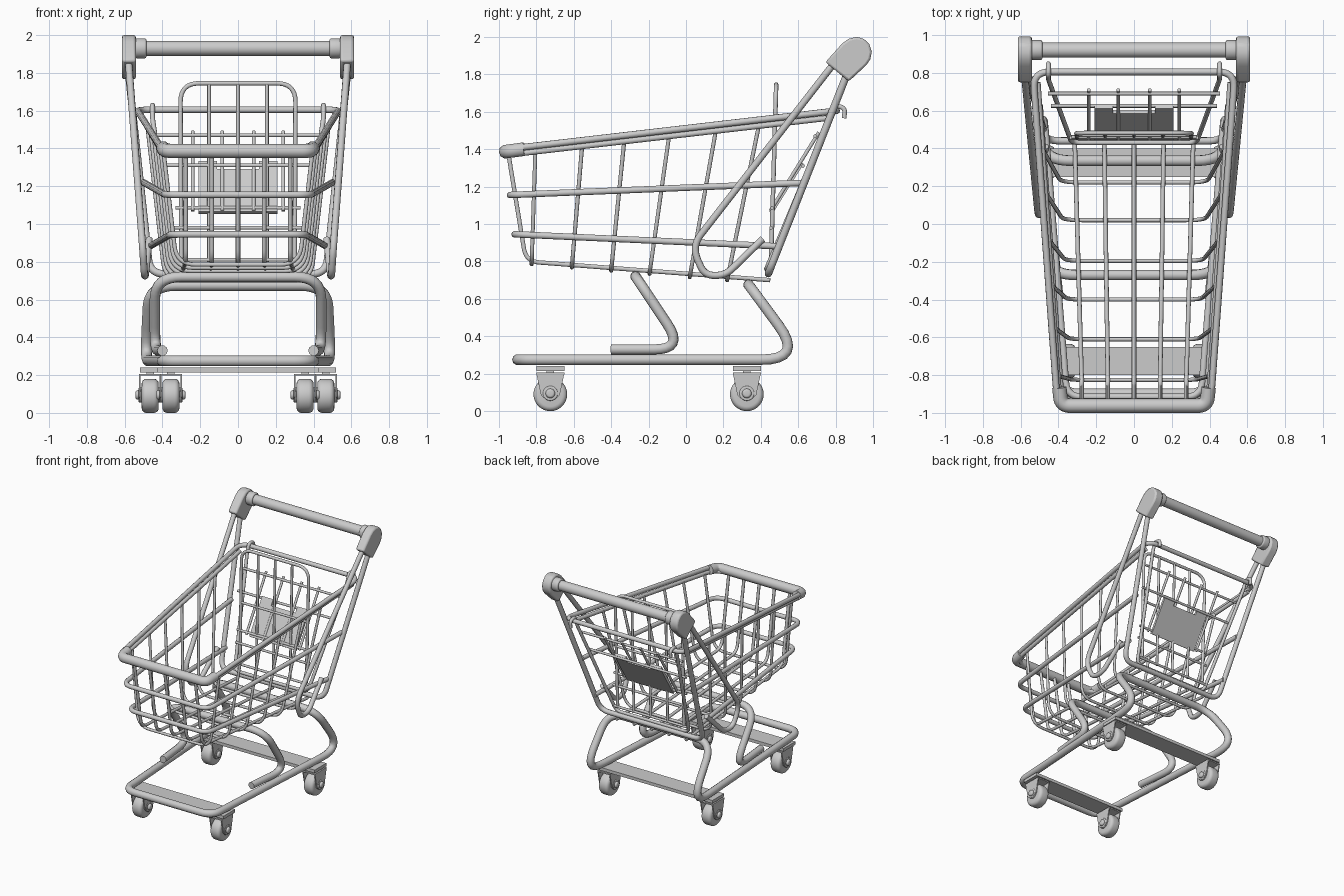
import bpy, bmesh
from math import radians
from mathutils import Vector, Matrix

if "Cube" in bpy.data.objects:
    bpy.data.objects.remove(bpy.data.objects["Cube"])


def add_object(name, mesh, angle=40):
    ob = bpy.data.objects.new(name, mesh)
    bpy.context.collection.objects.link(ob)
    bpy.ops.object.select_all(action='DESELECT')
    ob.select_set(True)
    bpy.context.view_layer.objects.active = ob
    bpy.ops.object.shade_smooth_by_angle(angle=radians(angle))
    return ob


def fillet(pts, cyclic):
    """Round each corner; a fourth value in a point is its corner length."""
    vs = [Vector(p[:3]) for p in pts]
    n, out = len(vs), []
    for i, v in enumerate(vs):
        if not cyclic and i in (0, n - 1):
            out.append(v)
            continue
        r = pts[i][3] if len(pts[i]) > 3 else 0.05
        a, b = vs[i - 1] - v, vs[(i + 1) % n] - v
        d = min(r, a.length * 0.48, b.length * 0.48)
        p, q = v + a.normalized() * d, v + b.normalized() * d
        for k in range(9):
            t = k / 8
            out.append(p * (1 - t) ** 2 + v * 2 * t * (1 - t) + q * t * t)
    return out


def tube(name, pts, r, cyclic=False):
    path = fillet(pts, cyclic)
    cu = bpy.data.curves.new(name, 'CURVE')
    cu.dimensions = '3D'
    cu.bevel_depth, cu.bevel_resolution, cu.use_fill_caps = r, 3, True
    sp = cu.splines.new('POLY')
    sp.points.add(len(path) - 1)
    for p, v in zip(sp.points, path):
        p.co = (*v, 1)
    sp.use_cyclic_u = cyclic
    tmp = bpy.data.objects.new(name, cu)
    bpy.context.collection.objects.link(tmp)
    mesh = bpy.data.meshes.new_from_object(tmp)
    bpy.data.objects.remove(tmp)
    return add_object(name, mesh, 50)


def sym(half):
    """Path over +x half, continued by its mirror image."""
    return half + [(-p[0], *p[1:]) for p in reversed(half)]


def both(pts, s):
    return [(p[0] * s, *p[1:]) for p in pts]


def prism(name, ring, vec, bevel=0):
    bm = bmesh.new()
    f = bm.faces.new([bm.verts.new(p) for p in ring])
    ext = bmesh.ops.extrude_face_region(bm, geom=[f], use_keep_orig=True)
    bmesh.ops.translate(bm, vec=vec, verts=[v for v in ext['geom'] if isinstance(v, bmesh.types.BMVert)])
    bmesh.ops.recalc_face_normals(bm, faces=bm.faces)
    mesh = bpy.data.meshes.new(name)
    bm.to_mesh(mesh)
    ob = add_object(name, mesh, 30)
    if bevel:
        m = ob.modifiers.new('bevel', 'BEVEL')
        m.width, m.segments = bevel, 2
    return ob


def x_cylinder(name, c, r, length, bevel=0):
    bm = bmesh.new()
    bmesh.ops.create_cone(bm, cap_ends=True, segments=32, radius1=r, radius2=r, depth=length,
                          matrix=Matrix.Translation(c) @ Matrix.Rotation(radians(90), 4, 'Y'))
    if bevel:
        edges = [e for e in bm.edges if abs(e.verts[0].co.x - e.verts[1].co.x) < 1e-4]
        bmesh.ops.bevel(bm, geom=edges, offset=bevel, segments=4, profile=0.5, affect='EDGES')
    mesh = bpy.data.meshes.new(name)
    bm.to_mesh(mesh)
    return add_object(name, mesh)


def box(name, x0, x1, y0, y1, z0, z1):
    return prism(name, [(x0, y0, z0), (x1, y0, z0), (x1, y1, z0), (x0, y1, z0)], (0, 0, z1 - z0))


def lerp(a, b, t):
    return a + (b - a) * t


# Undercarriage: lower frame sweeping up at the rear, plus the forward support loop
tube('base_frame', sym([(0.395, -0.9, 0.275, 0.1), (0.49, 0.63, 0.275, 0.23), (0.47, 0.335, 0.675, 0.14)]), 0.029, True)
tube('front_support_loop', sym([(0.40, -0.4, 0.33), (0.44, -0.01, 0.33, 0.16), (0.44, -0.27, 0.72, 0.14)]), 0.028)

# Wheel plates and castors
for end, y, wx, half in (('front', -0.725, 0.355, 0.43), ('rear', 0.325, 0.465, 0.52)):
    box(end + '_wheel_plate', -half, half, y - 0.075, y + 0.075, 0.215, 0.24)
    for s in (-1, 1):
        x = wx * s
        x_cylinder(end + '_wheel', (x, y, 0.09), 0.09, 0.09, 0.025)
        x_cylinder(end + '_hub', (x, y, 0.095), 0.04, 0.122, 0.005)
        x_cylinder(end + '_axle_bolt', (x, y, 0.095), 0.025, 0.155, 0.012)
        box(end + '_fork_top', x - 0.058, x + 0.058, y - 0.075, y + 0.075, 0.197, 0.207)
        box(end + '_fork_pin', x - 0.02, x + 0.02, y - 0.02, y + 0.02, 0.2, 0.22)
        for d in (-0.058, 0.05):
            prism(end + '_fork_side', [(x + d, y - 0.075, 0.203), (x + d, y + 0.075, 0.203), (x + d, y + 0.05, 0.085),
                                       (x + d, y + 0.025, 0.062), (x + d, y - 0.025, 0.062), (x + d, y - 0.05, 0.085)],
                  (0.008, 0, 0))


# Basket rim, front bumper and side rings
def rim_x(y):
    return 0.405 + (y + 0.87) * 0.072


def rim_z(y):
    return 1.41 + (y + 0.87) * 0.118


tube('basket_rim', sym([(0.535, 0.805, 1.605, 0.09), (0.405, -0.96, 1.4, 0.11)]), 0.018, True)
tube('lower_rim', sym([(0.51, 0.75, 1.565), (0.395, -0.95, 1.37, 0.11)]), 0.016)
tube('front_bumper', sym([(0.395, -0.865, 1.4), (0.385, -0.962, 1.387, 0.09)]), 0.038)
tube('upper_ring', sym([(0.5, 0.63, 1.22), (0.385, -0.94, 1.155, 0.08)]), 0.018)
tube('lower_ring', sym([(0.47, 0.51, 0.88), (0.355, -0.915, 0.945, 0.08)]), 0.018)

# Cross ribs, leaning further back towards the rear
for yt, yb in ((-0.805, -0.825), (-0.555, -0.61), (-0.33, -0.4), (-0.09, -0.195), (0.16, 0.02), (0.39, 0.22)):
    t = (yb + 0.82) / 1.04
    tube('basket_rib', sym([(rim_x(yt) - 0.015, yt, rim_z(yt) - 0.03),
                            (lerp(0.325, 0.385, t), yb, lerp(0.785, 0.7, t), 0.1)]), 0.011)

# Lengthwise wires: down the front, then along the floor
for i in range(-2, 3):
    tube('basket_wire', [(i * 0.138, -0.95, 1.38), (i * 0.138, -0.855, 0.8, 0.07), (i * 0.157, 0.45, 0.7)], 0.012)

# Rear frame carrying the handle, and hairpin side struts
tube('rear_frame', sym([(0.58, 0.86, 1.8), (0.465, 0.44, 0.735, 0.08)]), 0.02)
for s in (-1, 1):
    tube('side_strut', both([(0.58, 0.8, 1.87), (0.505, 0.03, 0.88, 0.14), (0.495, 0.1, 0.725, 0.07),
                             (0.49, 0.21, 0.725, 0.07), (0.47, 0.41, 0.92)], s), 0.019)
    # Handle end caps
    yz = [(0.745, 1.865), (0.835, 1.965), (0.87, 1.99), (0.91, 2.0), (0.95, 1.99), (0.98, 1.96),
          (0.993, 1.92), (0.985, 1.88), (0.965, 1.85), (0.87, 1.762)]
    prism('handle_cap', [(s * 0.54, y, z) for y, z in yz], (s * 0.075, 0, 0), 0.012)
    x_cylinder('handle_collar', (s * 0.515, 0.92, 1.93), 0.053, 0.06, 0.01)
x_cylinder('handle_bar', (0, 0.92, 1.93), 0.04, 1.06)

# Swinging rear gate hooked over the rim's rear bar
tube('rear_gate_frame', sym([(0.453, 0.845, 1.565, 0.01), (0.453, 0.85, 1.62, 0.03), (0.453, 0.79, 1.635, 0.03),
                             (0.453, 0.765, 1.56, 0.03), (0.33, 0.43, 0.76, 0.05)]), 0.013)
for x, y, z in ((0.455, 0.69, 1.47), (0.44, 0.625, 1.31)):
    tube('rear_gate_bar', [(-x, y, z), (x, y, z)], 0.01)

# Upright inner gate with rounded top
tube('inner_gate_frame', sym([(0.3, 0.455, 0.82), (0.305, 0.482, 1.745, 0.1)]), 0.012)
for i in (-1, 0, 1):
    tube('inner_gate_wire', [(i * 0.153, 0.455, 0.8), (i * 0.153, 0.482, 1.74)], 0.01)
for x, y, z in ((0.31, 0.47, 1.31), (0.33, 0.46, 1.085), (0.34, 0.455, 0.98), (0.33, 0.455, 0.81)):
    tube('inner_gate_bar', [(-x, y, z), (x, y, z)], 0.01)

# Folded child seat: slanted wires and notched panel
for x in (-0.24, -0.083, 0.083, 0.24):
    tube('seat_wire', [(x, 0.45, 1.07), (x, 0.71, 1.49)], 0.01)
outline = [(-0.21, 0), (0.21, 0), (0.21, 0.63), (0.11, 0.63), (0.11, 0.53), (-0.11, 0.53), (-0.11, 0.63), (-0.21, 0.63)]
prism('seat_panel', [(x, lerp(0.445, 0.71, t), lerp(1.065, 1.49, t)) for x, t in outline], (0, 0.017, -0.011))
